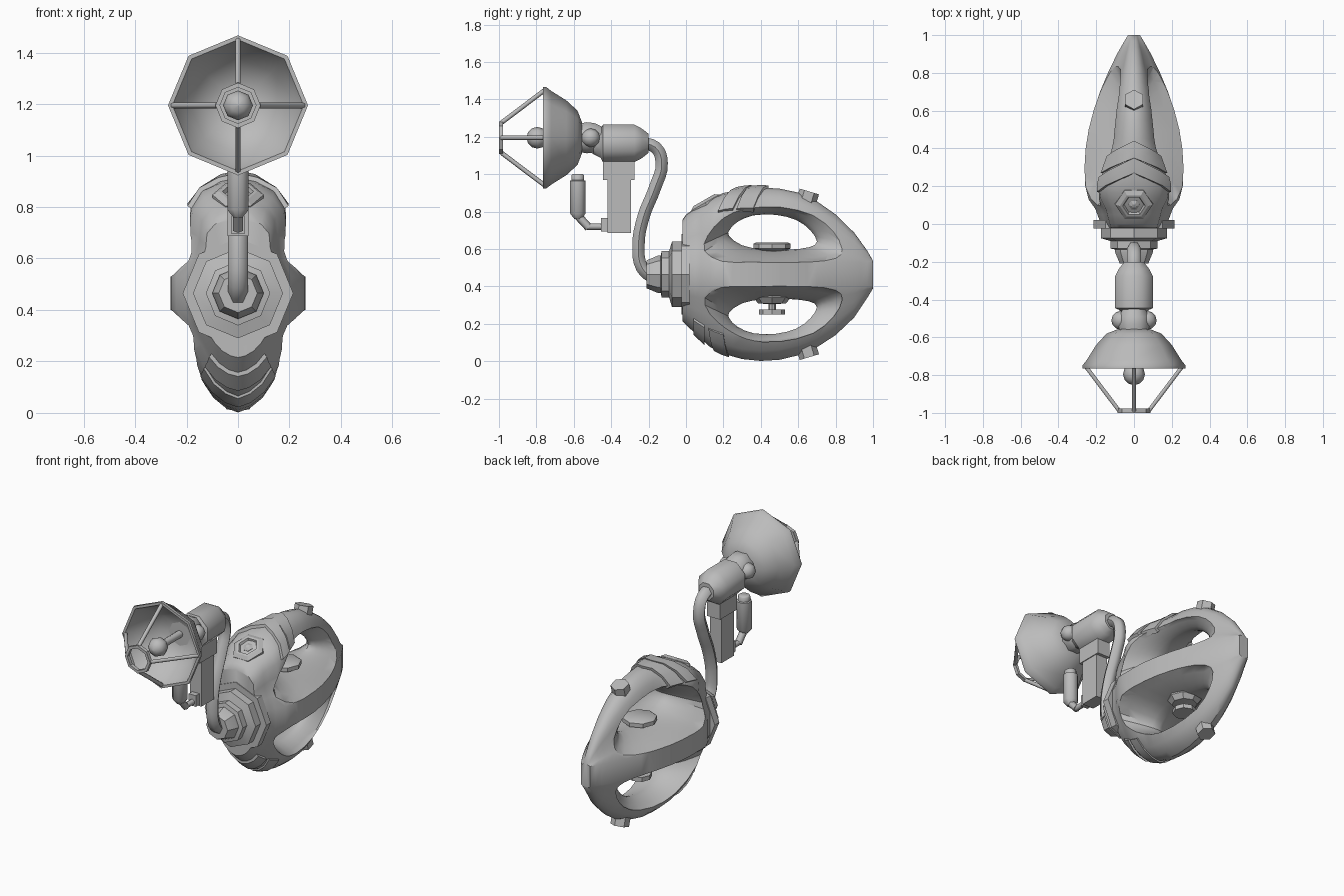
import bpy, bmesh, math
from mathutils import Vector

if "Cube" in bpy.data.objects:
    bpy.data.objects.remove(bpy.data.objects["Cube"])

grey = bpy.data.materials.new("grey")
grey.diffuse_color = (0.5, 0.5, 0.5, 1)
grey.use_nodes = True
grey.node_tree.nodes["Principled BSDF"].inputs["Base Color"].default_value = grey.diffuse_color
ZC = 0.465  # height of the body's middle plane


def make(name, verts, faces, angle=50):
    me = bpy.data.meshes.new(name)
    me.from_pydata([tuple(v) for v in verts], [], faces)
    bm = bmesh.new()
    bm.from_mesh(me)
    bmesh.ops.remove_doubles(bm, verts=bm.verts, dist=1e-5)
    bmesh.ops.recalc_face_normals(bm, faces=bm.faces)
    bm.to_mesh(me)
    bm.free()
    ob = bpy.data.objects.new(name, me)
    bpy.context.collection.objects.link(ob)
    me.materials.append(grey)
    shade(ob, angle)
    return ob


def shade(ob, angle):
    bpy.ops.object.select_all(action='DESELECT')
    ob.select_set(True)
    bpy.context.view_layer.objects.active = ob
    bpy.ops.object.shade_smooth_by_angle(angle=math.radians(angle))


def loft(name, rings, angle=50, caps=True, closed=False):
    n = len(rings[0])
    verts = [p for r in rings for p in r]
    m = len(rings)
    faces = [(i % m * n + j, i % m * n + (j + 1) % n, (i + 1) % m * n + (j + 1) % n, (i + 1) % m * n + j)
             for i in range(m if closed else m - 1) for j in range(n)]
    if caps and not closed:
        faces += [tuple(range(n)), tuple(range((m - 1) * n, m * n))]
    return make(name, verts, faces, angle)


def lathe(name, profile, origin, axis, sides=8, phase=0.0, angle=50, caps=True, closed=False):
    """Revolve (radius, distance) pairs around an axis lying in the yz plane."""
    d = Vector(axis).normalized()
    u = Vector((0, -d.z, d.y))
    o = Vector(origin)
    rings = []
    for r, h in profile:
        a = [2 * math.pi * k / sides + phase for k in range(sides)]
        rings.append([o + d * h + u * (r * math.cos(t)) + Vector((r * math.sin(t), 0, 0)) for t in a])
    return loft(name, rings, angle, caps, closed)


def ball(name, centre, r, sides=8):
    prof = [(max(r * math.sin(math.pi * i / 6), 1e-4), -r * math.cos(math.pi * i / 6)) for i in range(7)]
    return lathe(name, prof, centre, (0, -1, 0), sides, angle=60)


def rod(name, a, b, r, sides=6):
    a, b = Vector(a), Vector(b)
    bm = bmesh.new()
    bmesh.ops.create_cone(bm, cap_ends=True, segments=sides, radius1=r, radius2=r, depth=(b - a).length)
    q = (b - a).to_track_quat('Z', 'Y')
    verts = [q @ v.co + (a + b) / 2 for v in bm.verts]
    faces = [[v.index for v in f.verts] for f in bm.faces]
    bm.free()
    return make(name, verts, faces, 65)


def box(name, x, y0, y1, z0, z1):
    ring = lambda z: [(-x, y0, z), (x, y0, z), (x, y1, z), (-x, y1, z)]
    return loft(name, [ring(z0), ring(z1)], 30)


# ---- body hull: width, upper and lower height at stations along y
ST = [(-.02, .165, .29, .25), (0, .175, .32, .27), (.08, .205, .375, .345), (.13, .24, .405, .39),
      (.2, .258, .435, .425), (.3, .262, .455, .453), (.4, .256, .464, .463), (.5, .24, .458, .457),
      (.6, .214, .437, .433), (.7, .18, .39, .39), (.8, .138, .32, .325), (.9, .09, .222, .23),
      (.97, .05, .125, .125), (1, .032, .072, .075)]
FRONT = [(1, 0), (.86, .22), (.76, .5), (.73, .74), (.55, .9), (.28, .98), (0, 1)]
REAR = [(1, 0), (.8, .22), (.58, .45), (.46, .7), (.36, .86), (.19, .97), (0, 1)]
LOWER = [(1, 0), (.86, .22), (.7, .48), (.54, .7), (.37, .86), (.18, .96), (0, 1)]


def station(y):
    y = min(max(y, -.02), 1)
    for a, b in zip(ST, ST[1:]):
        if y <= b[0]:
            t = (y - a[0]) / (b[0] - a[0])
            return [a[k] + t * (b[k] - a[k]) for k in (1, 2, 3)]


def half_section(y, sign):
    """Points (x, z) from the belt edge to the crest."""
    w, up, lo = station(y)
    t = min(max((y - .15) / .3, 0), 1)
    t = t * t * (3 - 2 * t)
    pts = []
    for f, r, l in zip(FRONT, REAR, LOWER):
        b = l if sign < 0 else r
        x, s = f[0] + t * (r[0] - f[0]), f[1] + t * (r[1] - f[1])
        if sign < 0:
            x, s = b
        pts.append((x * w, ZC + sign * (.065 + s * ((up if sign > 0 else lo) - .065))))
    return pts


def half_width(y, z):
    pts = half_section(y, 1)
    for a, b in zip(pts, pts[1:]):
        if z <= b[1]:
            t = max((z - a[1]) / (b[1] - a[1]), 0)
            return a[0] + t * (b[0] - a[0])
    return .03


rings = []
for y in sorted({s[0] for s in ST} | {.05, .165, .25, .35, .45, .55, .65, .75, .85, .935}):
    up, lo = half_section(y, 1), half_section(y, -1)
    right = lo[::-1] + up                      # bottom crest to top crest
    rings.append([(x, y, z) for x, z in right] + [(-x, y, z) for x, z in right[::-1][1:-1]])
body = loft("body_frame", rings, 35)

# ---- flared windows cut through the sides, above and below the belt
OUT = [(.1, .59), (.19, .535), (.35, .53), (.65, .53), (.8, .55), (.835, .6),
       (.79, .69), (.68, .78), (.5, .825), (.32, .815), (.2, .765), (.115, .67)]
INN = [(.23, .67), (.3, .62), (.42, .597), (.55, .597), (.66, .61), (.7, .64),
       (.665, .7), (.59, .755), (.48, .783), (.36, .78), (.275, .745), (.235, .705)]


def smooth_loop(p):
    n, res = len(p), []
    for i in range(n):
        a, b, c, d = (Vector(p[(i + k) % n]) for k in (-1, 0, 1, 2))
        for t in (0, .5):
            res.append(b + (c - a) * (t / 2) + (2 * a - 5 * b + 4 * c - d) * (t * t / 2)
                       + (3 * b - a - 3 * c + d) * (t ** 3 / 2))
    return res


outer, inner = smooth_loop(OUT), smooth_loop(INN)
reach = [half_width(p.x, p.y) for p in outer]
for sign in (1, -1):
    rings = []
    for t in (-2, -1, -.8, -.6, -.4, -.2, 0, .2, .4, .6, .8, 1, 2):
        s = min(abs(t), 1) ** 1.6
        ring = []
        for o, i, r in zip(outer, inner, reach):
            p = i.lerp(o, s)
            x = math.copysign(.4, t) if abs(t) > 1 else t * r
            ring.append((x, p.x, ZC + sign * (p.y - ZC)))
        rings.append(ring)
    cutter = loft("window_cutter", rings)
    cutter.hide_render = True
    mod = body.modifiers.new("window", 'BOOLEAN')
    mod.operation, mod.solver, mod.object = 'DIFFERENCE', 'EXACT', cutter
    bpy.context.view_layer.objects.active = body
    bpy.ops.object.modifier_apply(modifier=mod.name)
    bpy.data.objects.remove(cutter)
shade(body, 35)

# ---- raised overlapping bands over the crest and under the chin
for name, y0, y1, slant, off, sign in (("crest_band", .17, .25, .10, .018, 1), ("crest_band", .27, .36, .08, .014, 1),
                                       ("chin_band", .04, .1, .0, .016, -1), ("chin_band", .12, .2, .03, .01, -1)):
    rings = []
    for y in (y0, (y0 + y1) / 2, y1):
        top, low = [], []
        for k in range(-3, 4):
            yy = y + slant * (1 - abs(k) / 3)
            x, z = half_section(yy, sign)[6 - abs(k)]
            x = math.copysign(x, k)
            n = Vector((x * 2, sign * .25)).normalized()
            top.append((x + n.x * off, yy, z + n.y * off))
            low.append((x - n.x * .02, yy, z - n.y * .02))
        rings.append(top + low[::-1])
    loft(name, rings, 30)

# ---- hexagonal port on the brow, pegs on the rear
lathe("brow_port", [(.1, -.04), (.1, .015), (.075, .03), (.06, .03), (.045, 0), (.045, -.03)],
      (0, .11, .835), (0, -.5, .87), 6, math.pi / 6, 20)
lathe("brow_port_core", [(.03, -.03), (.03, .02), (.012, .03)], (0, .11, .835), (0, -.5, .87), 6, math.pi / 6, 20)
for sign in (1, -1):
    lathe("rear_peg", [(.054, -.06), (.054, .05)], (0, .645, ZC + sign * .395), (0, .3, sign), 6, 0, 30)

# ---- discs inside the windows
lathe("upper_disc", [(.065, .56), (.065, .59), (.1, .603), (.1, .628), (.085, .636)], (0, .46, 0), (0, 0, 1), 8, 0, 30)
lathe("lower_disc", [(.1, .38), (.1, .34), (.075, .31), (.02, .305), (.02, .277), (.07, .277), (.07, .25)],
      (0, .46, 0), (0, 0, 1), 8, 0, 30)

# ---- stepped nose rings
lathe("nose_rings", [(.215, -.02), (.215, .025), (.175, .025), (.175, .075), (.125, .09), (.125, .13),
                     (.1, .135), (.1, .15), (.075, .21)], (0, 0, ZC), (0, -1, 0), 8, 0, 30)

# ---- curved neck tube
cu = bpy.data.curves.new("neck", 'CURVE')
cu.dimensions = '3D'
cu.bevel_depth, cu.bevel_resolution, cu.use_fill_caps = .038, 1, True
sp = cu.splines.new('BEZIER')
path = [(-.17, .44), (-.235, .5), (-.254, .62), (-.228, .77), (-.165, .93), (-.13, 1.06), (-.165, 1.145), (-.26, 1.165)]
sp.bezier_points.add(len(path) - 1)
sp.resolution_u = 4
for b, (y, z) in zip(sp.bezier_points, path):
    b.co = (0, y, z)
    b.handle_left_type = b.handle_right_type = 'AUTO'
neck = bpy.data.objects.new("neck_tube", cu)
bpy.context.collection.objects.link(neck)
cu.materials.append(grey)
bpy.ops.object.select_all(action='DESELECT')
neck.select_set(True)
bpy.context.view_layer.objects.active = neck
bpy.ops.object.convert(target='MESH')
shade(neck, 60)

# ---- lamp head housing and pivot
LZ = 1.195
lathe("head_housing", [(.055, .2), (.085, .235), (.108, .275), (.108, .445), (.085, .455), (.06, .5)],
      (0, 0, 1.165), (0, -1, 0), 8, math.pi / 8)
lathe("lamp_collar", [(.06, .44), (.085, .49), (.09, .53), (.08, .58)], (0, 0, LZ), (0, -1, 0), 8, math.pi / 8)
for s in (-1, 1):
    ball("pivot_knob", (s * .07, -.51, LZ), .05)

# ---- lamp shade, bulb and guard
lathe("lamp_shade", [(.08, .555), (.145, .58), (.2, .64), (.25, .72), (.272, .748), (.272, .765), (.255, .765),
                     (.235, .72), (.185, .65), (.135, .6), (.06, .575)], (0, 0, LZ), (0, -1, 0), 8, 0, 50)
rod("bulb_stem", (0, -.56, LZ), (0, -.78, LZ), .022, 8)
ball("bulb", (0, -.795, LZ), .058)
lathe("guard_ring", [(.07, .978), (.088, .978), (.088, 1), (.07, 1)], (0, 0, LZ), (0, -1, 0), 8, 0, 30, closed=True)
for dx, dz in ((1, 0), (-1, 0), (0, 1), (0, -1)):
    rod("guard_bar", (dx * .255, -.755, LZ + dz * .255), (dx * .08, -.987, LZ + dz * .08), .012)

# ---- hanging grip with canister
box("grip_collar", .045, -.445, -.275, .97, 1.09)
box("grip", .04, -.42, -.295, .687, 1.0)
box("grip_socket", .025, -.455, -.41, .695, .765)
rod("feed_pipe", (0, -.44, .72), (0, -.53, .72), .018)
rod("feed_elbow", (0, -.52, .715), (0, -.585, .785), .022)
lathe("canister", [(.02, .76), (.045, .79), (.045, .965), (.036, .968), (.036, .995), (.03, 1.0)],
      (0, -.578, 0), (0, 0, 1), 8, math.pi / 8, 50)
